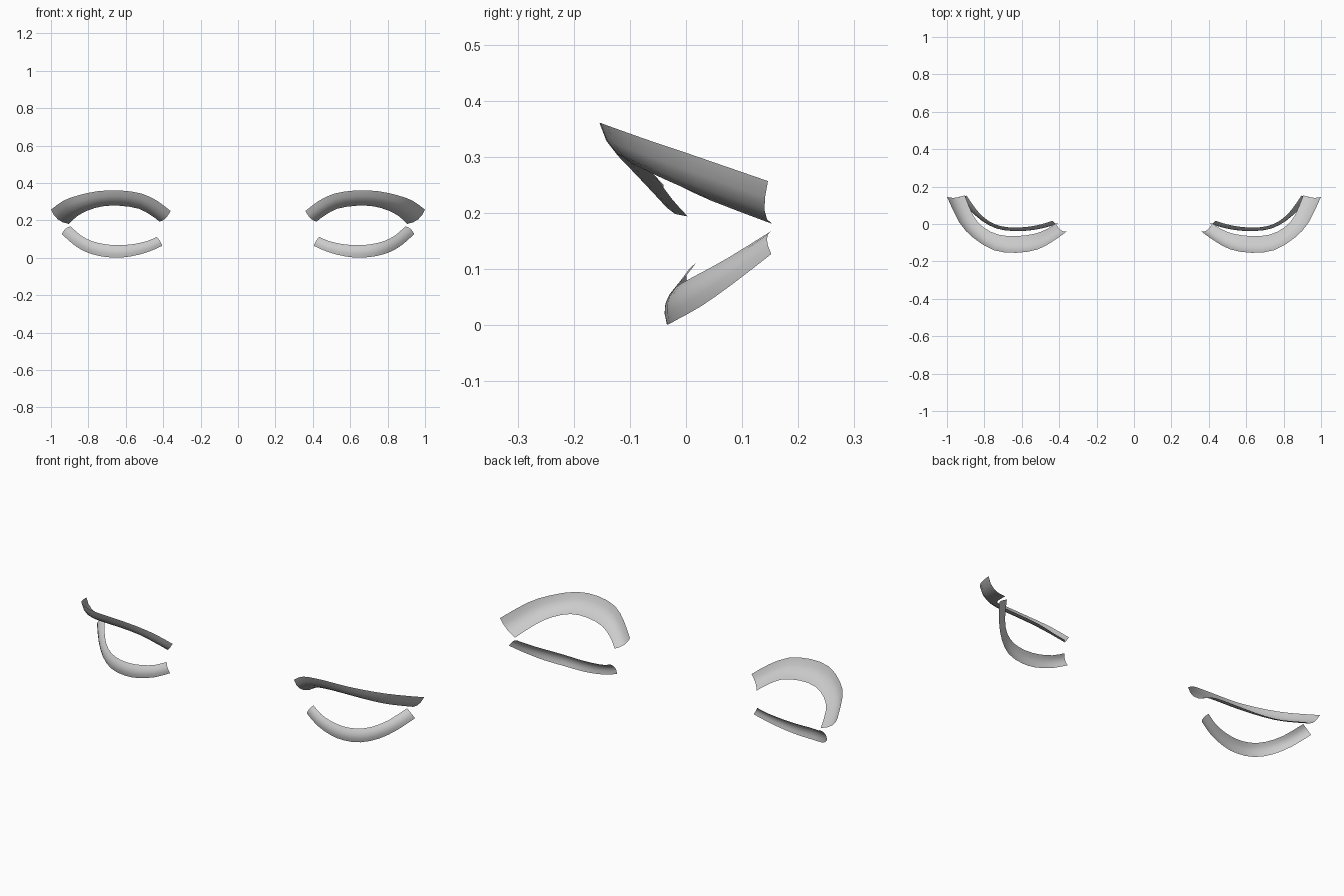
import bpy, bmesh
from mathutils import Vector

if "Cube" in bpy.data.objects:
    bpy.data.objects.remove(bpy.data.objects["Cube"])


def spline(pts, per=2):
    # Catmull-Rom resampling of an edge curve
    p = [Vector(q) for q in pts]
    p = [2 * p[0] - p[1]] + p + [2 * p[-1] - p[-2]]
    out = []
    for i in range(1, len(p) - 2):
        a, b, c, d = p[i - 1:i + 3]
        for k in range(per):
            t = k / per
            out.append(0.5 * (2 * b + (c - a) * t + (2 * a - 5 * b + 4 * c - d) * t * t
                              + (3 * b - a - 3 * c + d) * t ** 3))
    out.append(p[-2])
    return out


def lid(name, low, high, bulge, across=4):
    # Open strip between two edge curves, bowed outwards, mirrored to both eyes
    lo, hi = spline(low), spline(high)
    n = len(lo)
    bm = bmesh.new()
    rows = []
    for i in range(n):
        a, b = max(i - 1, 0), min(i + 1, n - 1)
        along = (lo[b] + hi[b]) - (lo[a] + hi[a])
        nrm = along.cross(hi[i] - lo[i]).normalized()
        row = []
        for j in range(across + 1):
            t = j / across
            row.append(bm.verts.new(lo[i].lerp(hi[i], t) + nrm * bulge * 4 * t * (1 - t)))
        rows.append(row)
    for r, s in zip(rows, rows[1:]):
        for j in range(across):
            bm.faces.new((r[j], s[j], s[j + 1], r[j + 1])).smooth = True
    me = bpy.data.meshes.new(name)
    bm.to_mesh(me)
    bm.free()
    ob = bpy.data.objects.new(name, me)
    bpy.context.collection.objects.link(ob)
    mod = ob.modifiers.new("mirror", 'MIRROR')
    mod.use_mirror_merge = False


# Upper eyelids: rim edge, then brow edge
lid("upper_eyelids",
    [(.42, .003, .194), (.462, -.025, .225), (.53, -.052, .262), (.63, -.065, .278),
     (.725, -.057, .275), (.805, -.018, .252), (.86, .045, .222), (.905, .153, .181)],
    [(.36, -.04, .25), (.43, -.09, .303), (.515, -.136, .343), (.63, -.154, .36),
     (.75, -.14, .356), (.86, -.073, .332), (.935, .01, .304), (1.0, .146, .257)],
    .020)

# Lower eyelids: cheek edge, then rim edge
lid("lower_eyelids",
    [(.405, .005, .064), (.48, -.018, .031), (.57, -.032, .008), (.65, -.033, .001),
     (.74, -.018, .009), (.82, .027, .034), (.885, .085, .075), (.942, .152, .127)],
    [(.435, .018, .111), (.49, 0, .088), (.56, -.014, .073), (.64, -.019, .067),
     (.715, -.011, .073), (.78, .018, .089), (.84, .073, .119), (.895, .152, .168)],
    .011)
